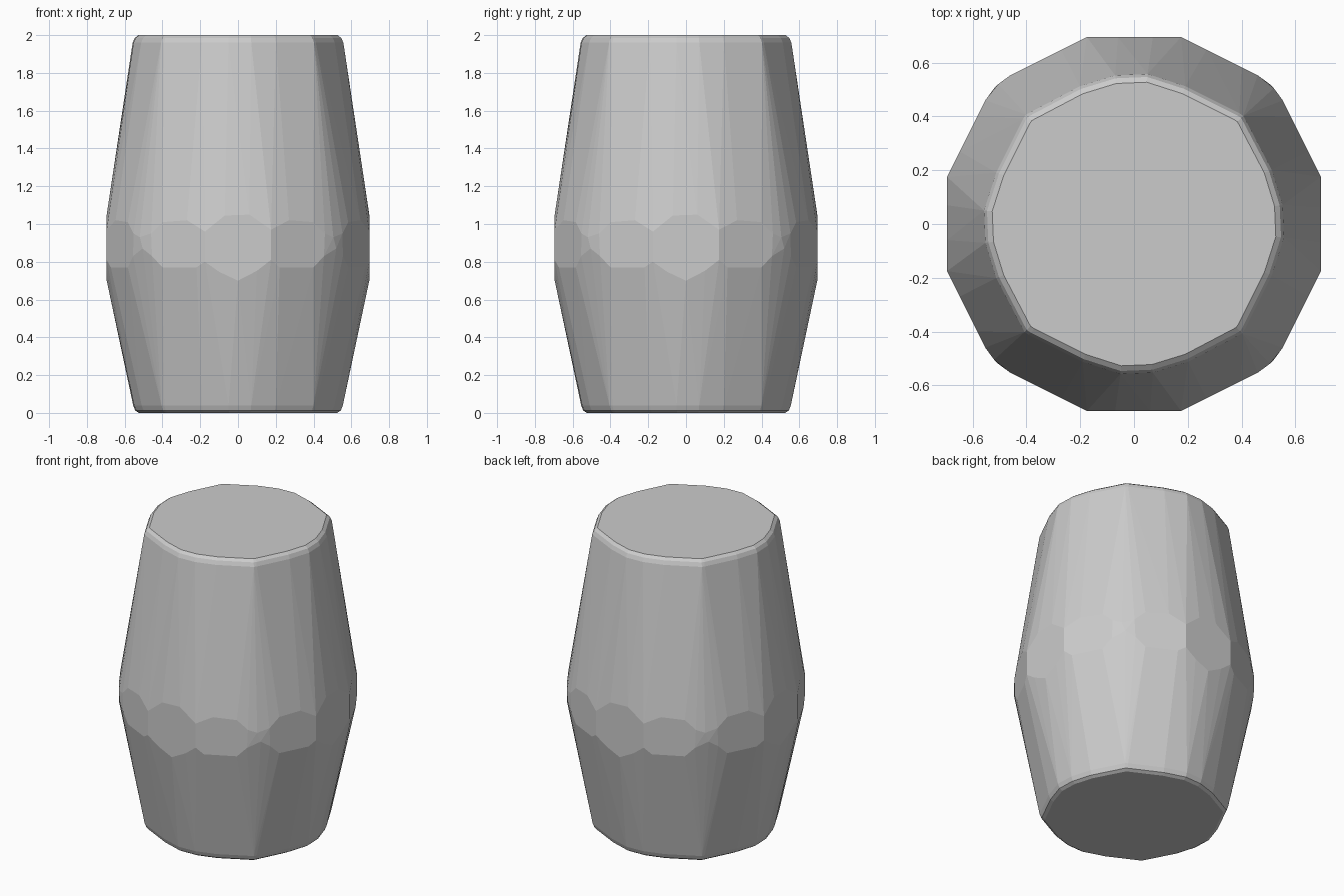
import bpy, bmesh, math
from mathutils import Matrix, Vector

if "Cube" in bpy.data.objects:
    bpy.data.objects.remove(bpy.data.objects["Cube"])

# One quarter of the barrel (facing -y); repeated four times round z
pts = []

# Rims: x, y of the widest edge, nearly square-cornered round
rim = [(-0.05, -0.555), (0.07, -0.55), (0.2, -0.51), (0.40, -0.405),
       (0.41, -0.39), (0.51, -0.19)]
for x, y in rim:
    for z, k in ((0, 0.945), (0.012, 0.98), (0.04, 1.0),
                 (1.96, 1.005), (1.985, 0.985), (2.0, 0.95)):
        pts.append(Vector((x * k, y * k, z)))

# Flat belly pad on the front
for x, z in [(-0.07, 1.045), (0.06, 1.05), (0.175, 0.97), (0.175, 0.81),
             (0.1, 0.752), (0, 0.70), (-0.1, 0.747), (-0.175, 0.8), (-0.175, 0.96)]:
    pts.append(Vector((x, -0.695, z)))

# Slanted belly pads either side of the corner
for x, z in [(0.22, 0.77), (0.40, 0.77), (0.455, 0.83), (0.46, 0.95),
             (0.40, 1.01), (0.27, 1.02)]:
    y = 0.783 - 0.5 * x
    pts.append(Vector((x, -y, z)))
    pts.append(Vector((y, -x, z)))

# Blunt belly corner
pts += [Vector((0.505, -0.52, 0.93)), Vector((0.52, -0.505, 0.87))]

# Wrap all quarters in one convex faceted skin
bm = bmesh.new()
for i in range(4):
    rot = Matrix.Rotation(i * math.pi / 2, 3, 'Z')
    for p in pts:
        bm.verts.new(rot @ p)
hull = bmesh.ops.convex_hull(bm, input=bm.verts[:])
loose = [v for v in bm.verts if not v.link_faces]
bmesh.ops.delete(bm, geom=loose, context='VERTS')
bmesh.ops.dissolve_limit(bm, angle_limit=math.radians(0.5),
                         verts=bm.verts[:], edges=bm.edges[:])
bmesh.ops.recalc_face_normals(bm, faces=bm.faces[:])

mesh = bpy.data.meshes.new("barrel_body")
bm.to_mesh(mesh)
bm.free()
bpy.context.collection.objects.link(bpy.data.objects.new("barrel_body", mesh))
